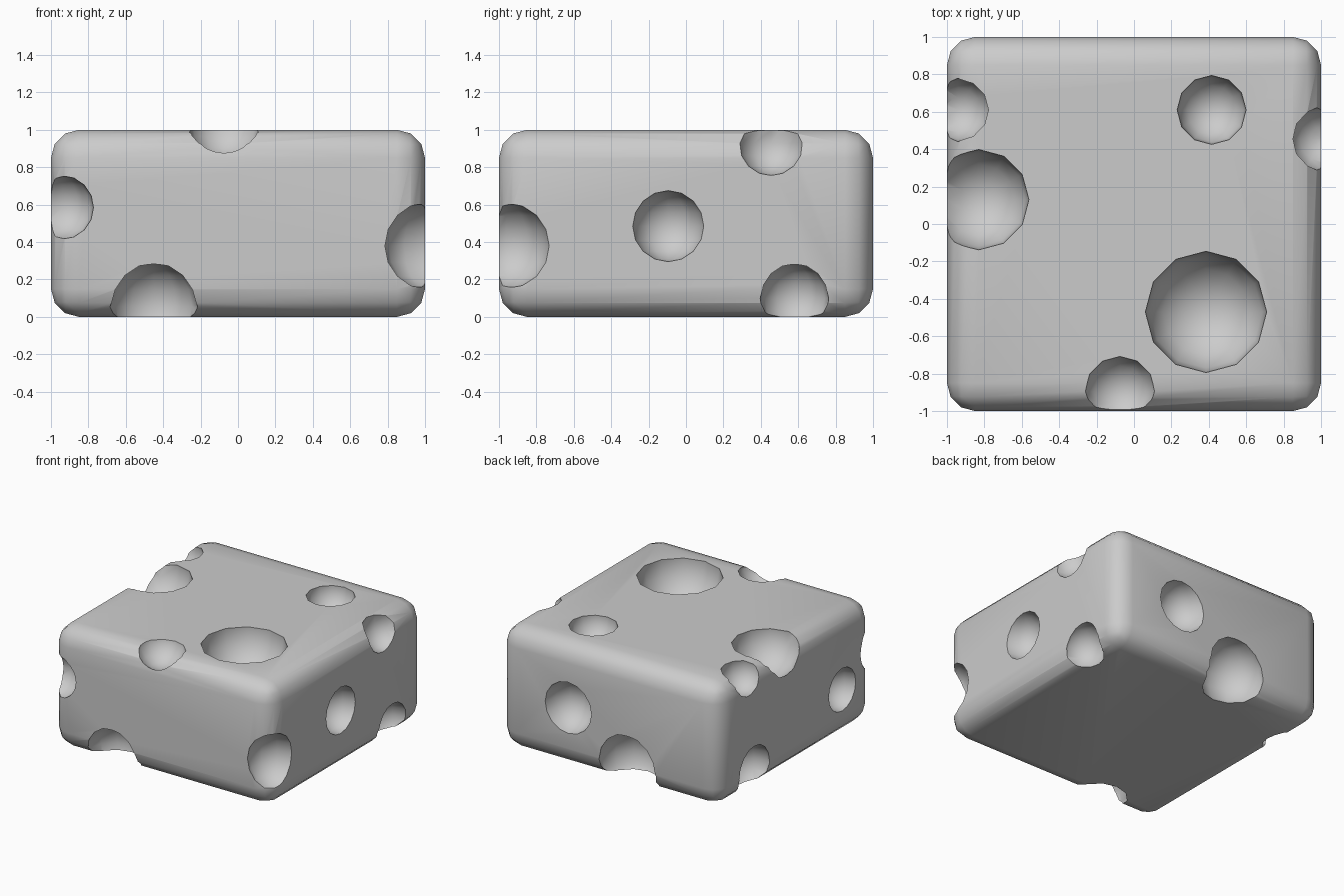
import bpy, bmesh, math
from mathutils import Matrix, Vector

if "Cube" in bpy.data.objects:
    bpy.data.objects.remove(bpy.data.objects["Cube"], do_unlink=True)

mat = bpy.data.materials.new("plain_grey")
mat.use_nodes = True
grey = (0.6, 0.6, 0.6, 1)
mat.diffuse_color = grey
mat.node_tree.nodes["Principled BSDF"].inputs["Base Color"].default_value = grey


def add_object(name, bm):
    mesh = bpy.data.meshes.new(name)
    bm.to_mesh(mesh)
    bm.free()
    mesh.materials.append(mat)
    obj = bpy.data.objects.new(name, mesh)
    bpy.context.collection.objects.link(obj)
    return obj


# Holes: centre x, y, z and radius
holes = [
    (0.385, -0.47, 0.995, 0.325),   # top
    (0.415, 0.61, 0.995, 0.185),
    (-0.83, 0.13, 0.99, 0.27),      # top edges
    (-0.94, 0.61, 0.96, 0.17),
    (1.01, 0.455, 0.93, 0.175),
    (-0.075, -0.895, 1.04, 0.195),
    (-0.94, -0.99, 0.585, 0.17),    # upright edges
    (1.005, -0.96, 0.38, 0.23),
    (1.0, -0.095, 0.485, 0.19),     # sides
    (-1.0, -0.6, 0.39, 0.175),
    (0.37, 1.0, 0.485, 0.21),
    (-0.45, -0.96, 0.055, 0.235),   # bottom edges
    (0.98, 0.58, 0.1, 0.185),
    (-0.165, 0.95, 0.135, 0.27),
    (-0.97, 0.54, 0.16, 0.205),
]
bm = bmesh.new()
for x, y, z, r in holes:
    bmesh.ops.create_uvsphere(bm, u_segments=12, v_segments=8, radius=r,
                              matrix=Matrix.Translation((x, y, z)))
cutter = add_object("hole_cutter", bm)
cutter.hide_render = True

# Rounded block
bm = bmesh.new()
bmesh.ops.create_cube(bm, size=2, matrix=Matrix.Translation((0, 0, 0.5))
                      @ Matrix.Diagonal((1, 1, 0.5, 1)))
bmesh.ops.bevel(bm, geom=bm.edges[:], offset=0.15, segments=3, profile=0.5,
                affect='EDGES')
block = add_object("block_with_holes", bm)

# Carve the holes, then bake the result so that the rims stay sharp
mod = block.modifiers.new("holes", 'BOOLEAN')
mod.object = cutter
mod.operation = 'DIFFERENCE'
mod.solver = 'EXACT'
depsgraph = bpy.context.evaluated_depsgraph_get()
carved = bpy.data.meshes.new_from_object(block.evaluated_get(depsgraph))
block.modifiers.clear()
block.data = carved
bpy.data.objects.remove(cutter, do_unlink=True)

bpy.ops.object.select_all(action='DESELECT')
block.select_set(True)
bpy.context.view_layer.objects.active = block
bpy.ops.object.shade_smooth_by_angle(angle=math.radians(40))
